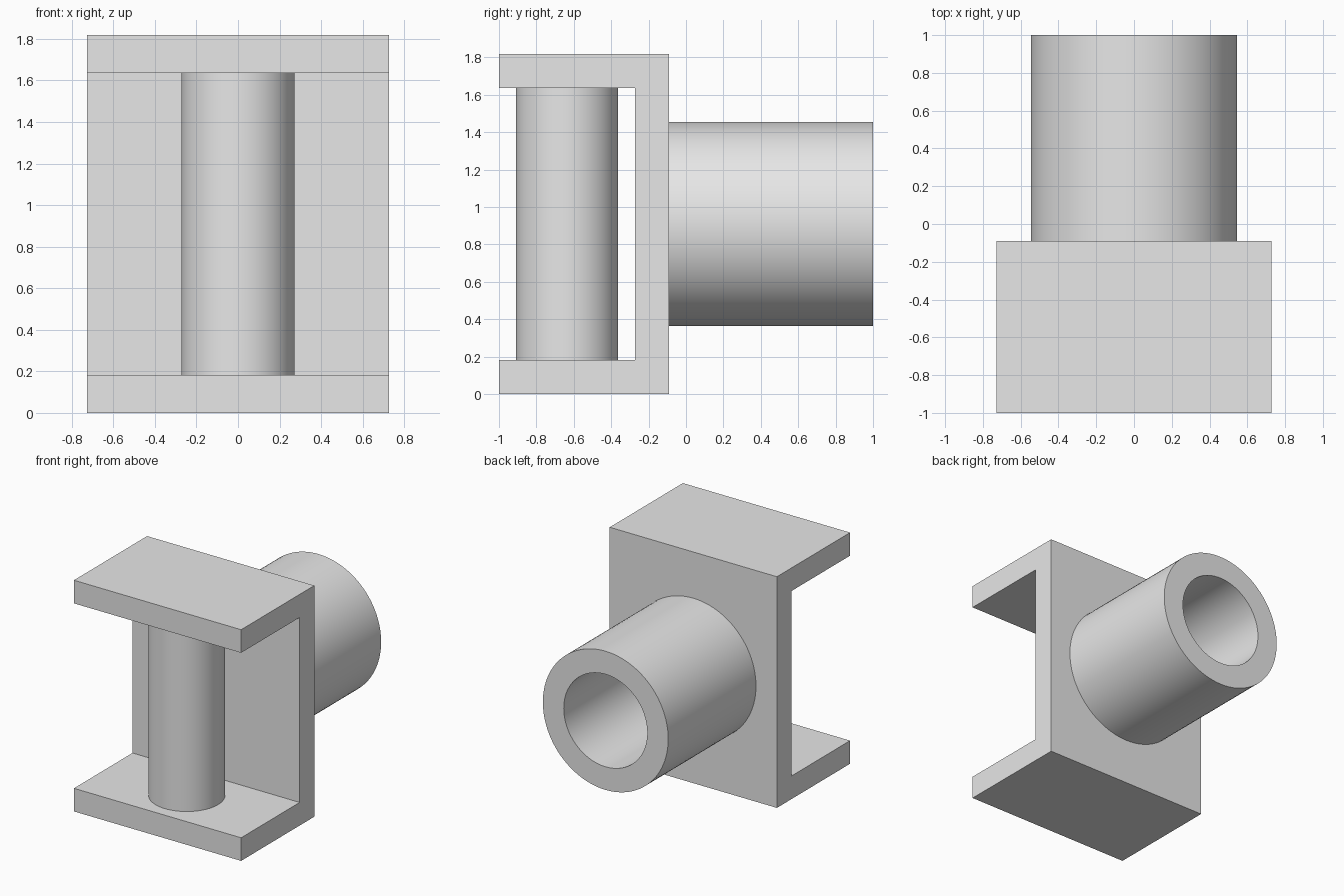
import bpy, bmesh, math
from mathutils import Matrix

cube = bpy.data.objects.get("Cube")
if cube:
    bpy.data.objects.remove(cube, do_unlink=True)

U = 1 / 11  # design module

grey = bpy.data.materials.new("light grey")
grey.use_nodes = True
grey.diffuse_color = (0.8, 0.8, 0.8, 1)
grey.node_tree.nodes["Principled BSDF"].inputs["Base Color"].default_value = (0.8, 0.8, 0.8, 1)


def finish(name, bm, smooth=False):
    bmesh.ops.recalc_face_normals(bm, faces=bm.faces[:])
    mesh = bpy.data.meshes.new(name)
    bm.to_mesh(mesh)
    bm.free()
    mesh.materials.append(grey)
    obj = bpy.data.objects.new(name, mesh)
    bpy.context.collection.objects.link(obj)
    if smooth:
        bpy.ops.object.select_all(action="DESELECT")
        obj.select_set(True)
        bpy.context.view_layer.objects.active = obj
        bpy.ops.object.shade_smooth_by_angle(angle=math.radians(30))
    return obj


def revolve(name, profile, matrix, steps=96):
    """Spin an (radius, height) profile around z, then place it."""
    bm = bmesh.new()
    verts = [bm.verts.new((r * U, 0, h * U)) for r, h in profile]
    edges = [bm.edges.new(pair) for pair in zip(verts, verts[1:])]
    bmesh.ops.spin(bm, geom=verts + edges, cent=(0, 0, 0), axis=(0, 0, 1),
                   angle=math.tau, steps=steps)
    bmesh.ops.remove_doubles(bm, verts=bm.verts[:], dist=1e-5)
    bm.transform(matrix)
    return finish(name, bm, smooth=True)


# C-shaped bracket: side profile (y, z) extruded across x
side = [(-11, 0), (-1, 0), (-1, 20), (-11, 20), (-11, 18), (-3, 18), (-3, 2), (-11, 2)]
bm = bmesh.new()
face = bm.faces.new([bm.verts.new((-8 * U, y * U, z * U)) for y, z in side])
moved = bmesh.ops.extrude_face_region(bm, geom=[face], use_keep_orig=True)["geom"]
bmesh.ops.translate(bm, vec=(16 * U, 0, 0),
                    verts=[g for g in moved if isinstance(g, bmesh.types.BMVert)])
finish("bracket", bm)

# Upright pin between the bracket flanges
revolve("upright_pin", [(3, 2), (3, 18)], Matrix.Translation((0, -7 * U, 0)))

# Hollow socket tube behind the bracket, closed by the wall
place = Matrix.Translation((0, -U, 10 * U)) @ Matrix.Rotation(-math.pi / 2, 4, "X")
revolve("socket_tube", [(6, 0), (6, 12), (4, 12), (4, 0)], place)
